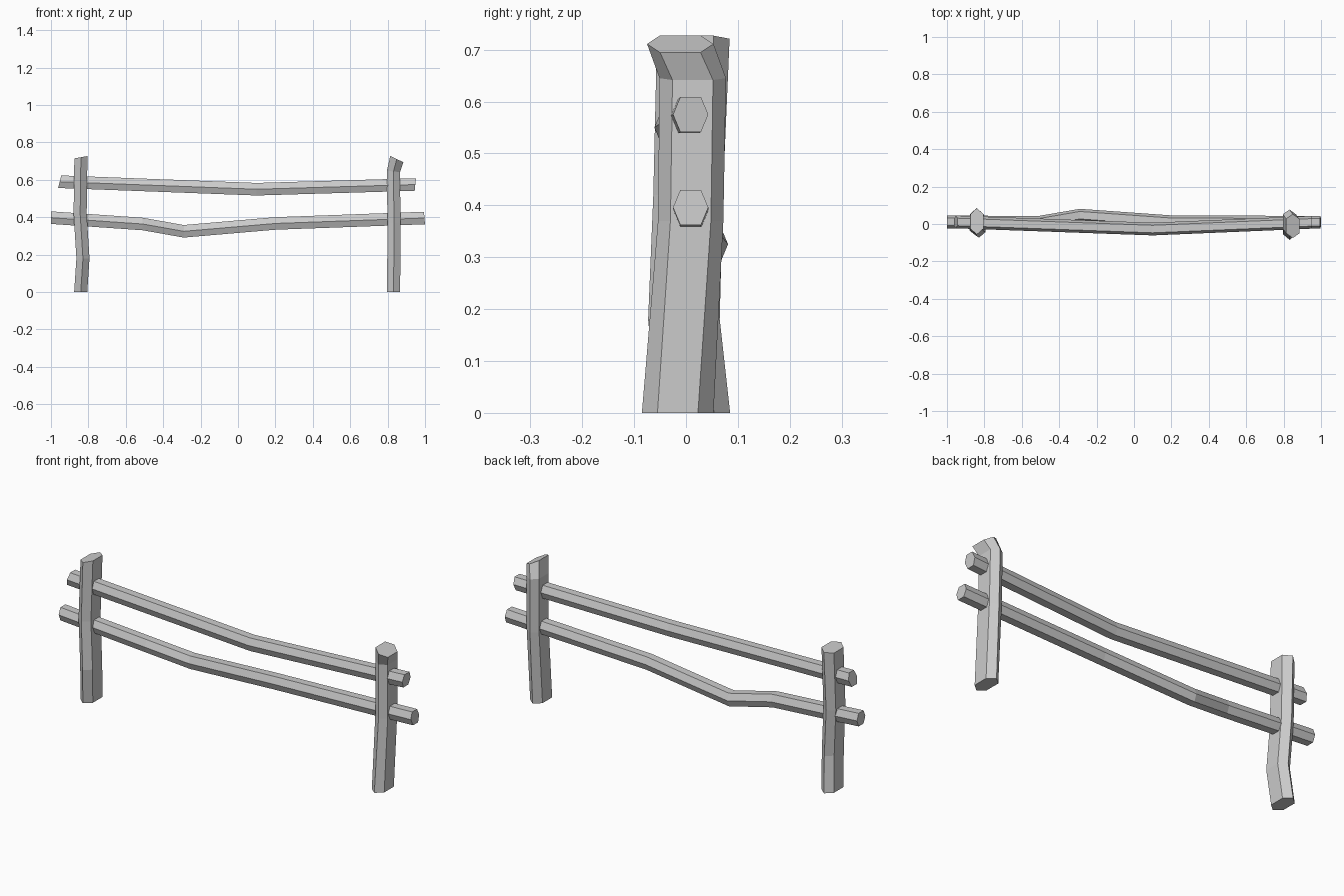
import bpy, bmesh
from mathutils import Vector

if "Cube" in bpy.data.objects:
    bpy.data.objects.remove(bpy.data.objects["Cube"])


def hex_profile(half_flat, half_point, half_thick):
    # flat sides across the thickness, points along the second axis
    return [(half_thick, -half_flat), (half_thick, half_flat), (0, half_point),
            (-half_thick, half_flat), (-half_thick, -half_flat), (0, -half_point)]


def loft(name, rings):
    bm = bmesh.new()
    loops = [[bm.verts.new(p) for p in ring] for ring in rings]
    for a, b in zip(loops, loops[1:]):
        for i in range(6):
            j = (i + 1) % 6
            bm.faces.new((a[i], a[j], b[j], b[i]))
    bm.faces.new(loops[0])
    bm.faces.new(loops[-1])
    bmesh.ops.recalc_face_normals(bm, faces=bm.faces)
    mesh = bpy.data.meshes.new(name)
    bm.to_mesh(mesh)
    bm.free()
    obj = bpy.data.objects.new(name, mesh)
    bpy.context.collection.objects.link(obj)
    return obj


def post(name, path):
    # path points: x, y, z, slope of the section along x, half depth
    rings = []
    for x, y, z, slope, depth in path:
        rings.append([Vector((x + u, y + v, z + slope * u))
                      for u, v in hex_profile(0.039, depth, 0.035)])
    return loft(name, rings)


def rail(name, path):
    # path points: x, y, z, lean of the section (x shift per height)
    rings = []
    for x, y, z, lean in path:
        rings.append([Vector((x + lean * u, y + v, z + u))
                      for u, v in hex_profile(0.02, 0.034, 0.0335)])
    return loft(name, rings)


# Crooked upright posts
post("left_post", [(-0.841, 0.015, 0, 0, 0.07), (-0.829, -0.004, 0.18, 0, 0.069),
                   (-0.844, 0.004, 0.42, 0, 0.067), (-0.84, 0.014, 0.721, 0.17, 0.07)])
post("right_post", [(0.832, -0.016, 0, 0, 0.069), (0.834, 0.009, 0.37, 0, 0.063),
                    (0.831, 0.013, 0.645, -0.1, 0.064), (0.849, -0.011, 0.711, -0.47, 0.064)])

# Bent horizontal rails
rail("upper_rail", [(-0.953, 0.011, 0.59, 0.25), (0.1, -0.027, 0.55, 0),
                    (0.948, 0.009, 0.575, 0.1)])
rail("lower_rail", [(-1.0, 0.011, 0.398, 0), (-0.51, 0.009, 0.364, 0),
                    (-0.29, 0.047, 0.325, 0), (0.2, 0.012, 0.367, 0),
                    (0.997, 0.009, 0.396, -0.08)])
